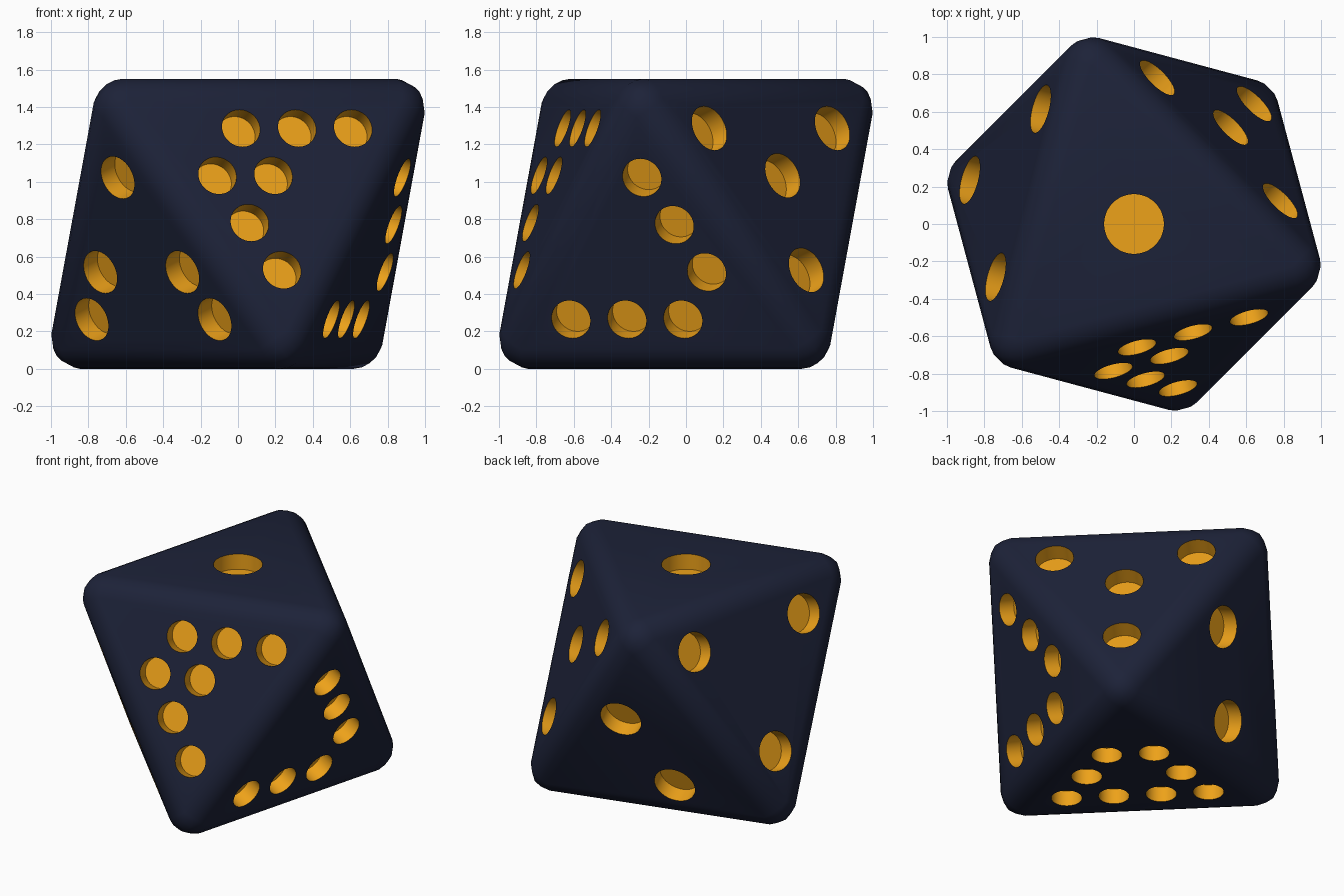
import bpy, bmesh
from math import radians, cos, sin, sqrt
from mathutils import Vector, Matrix

if "Cube" in bpy.data.objects:
    bpy.data.objects.remove(bpy.data.objects["Cube"])

HEIGHT = 1.55                      # distance between opposite faces
EDGE = HEIGHT / sqrt(2 / 3)
R = EDGE / sqrt(3)                 # circumradius of each triangle
STEP, ROW = 0.31, 0.268            # triangular pip lattice
DEPTH = 0.11


def material(name, rgb):
    m = bpy.data.materials.new(name)
    m.diffuse_color = (*rgb, 1)
    m.use_nodes = True
    m.node_tree.nodes["Principled BSDF"].inputs["Base Color"].default_value = m.diffuse_color
    return m


def make_object(name, bm, mats):
    bmesh.ops.recalc_face_normals(bm, faces=bm.faces[:])
    me = bpy.data.meshes.new(name)
    bm.to_mesh(me)
    bm.free()
    for m in mats:
        me.materials.append(m)
    ob = bpy.data.objects.new(name, me)
    bpy.context.collection.objects.link(ob)
    return ob


mats = [material("navy", (0.012, 0.016, 0.04)), material("gold", (0.85, 0.36, 0.01))]

# Octahedron corners by heading: top triangle and bottom triangle
P = {a: Vector((R * cos(radians(a)), R * sin(radians(a)), HEIGHT if a in (-15, 105, 225) else 0))
     for a in (-15, 105, 225, 45, 165, 285)}

# Rounded die body
bm = bmesh.new()
for p in P.values():
    bm.verts.new(p)
bmesh.ops.convex_hull(bm, input=bm.verts[:])
body = make_object("die_body", bm, mats)
bev = body.modifiers.new("round_edges", 'BEVEL')
bev.width = 0.11
bev.segments = 4
bev.limit_method = 'NONE'

# Faces: (apex, base corners, pip radius, lattice positions seen with apex up)
corners = [(-1.5, -1), (1.5, -1), (0, 2)]
faces = [
    (-15, (105, 225), 0.16, [(0, 0)]),
    (105, (45, 165), 0.14, [(-.5, 1), (.5, -1)]),
    (165, (105, 225), 0.132, corners),
    (45, (-15, 105), 0.125, corners + [(0, 0)]),
    (225, (165, 285), 0.12, corners + [(-1, 0), (1, 0)]),
    (-15, (285, 45), 0.107, [(-1.5, -1), (-.5, -1), (.5, -1), (1, 0), (.5, 1), (0, 2)]),
    (285, (225, -15), 0.105, [(-1.5, -1), (-.5, -1), (.5, -1), (1, 0), (0, 0), (.5, 1), (0, 2)]),
    (45, (165, 285), 0.1, [(-1.5, -1), (-.5, -1), (.5, -1), (1.5, -1), (-1, 0), (1, 0), (-.5, 1), (.5, 1)]),
]

# Cylinder cutters for the pips
bm = bmesh.new()
for apex, (b, c), radius, spots in faces:
    centre = (P[apex] + P[b] + P[c]) / 3
    n = (centre - Vector((0, 0, HEIGHT / 2))).normalized()
    v = (P[apex] - centre).normalized()
    u = v.cross(n)
    frame = Matrix((u, v, n)).transposed().to_4x4()
    for i, j in spots:
        pos = centre + u * i * STEP + v * j * ROW
        bmesh.ops.create_cone(bm, cap_ends=True, segments=48, radius1=radius, radius2=radius,
                              depth=2 * DEPTH, matrix=Matrix.Translation(pos) @ frame)
for f in bm.faces:
    f.material_index = 1
cutter = make_object("pip_cutter", bm, mats)
cutter.hide_render = True

# Cut the pips, then smooth everything but the pip rims
cut = body.modifiers.new("pips", 'BOOLEAN')
cut.operation = 'DIFFERENCE'
cut.solver = 'EXACT'
cut.object = cutter
bpy.context.view_layer.objects.active = body
body.select_set(True)
for name in ("round_edges", "pips"):
    bpy.ops.object.modifier_apply(modifier=name)
bpy.data.objects.remove(cutter)
bpy.ops.object.shade_smooth_by_angle(angle=radians(30))
